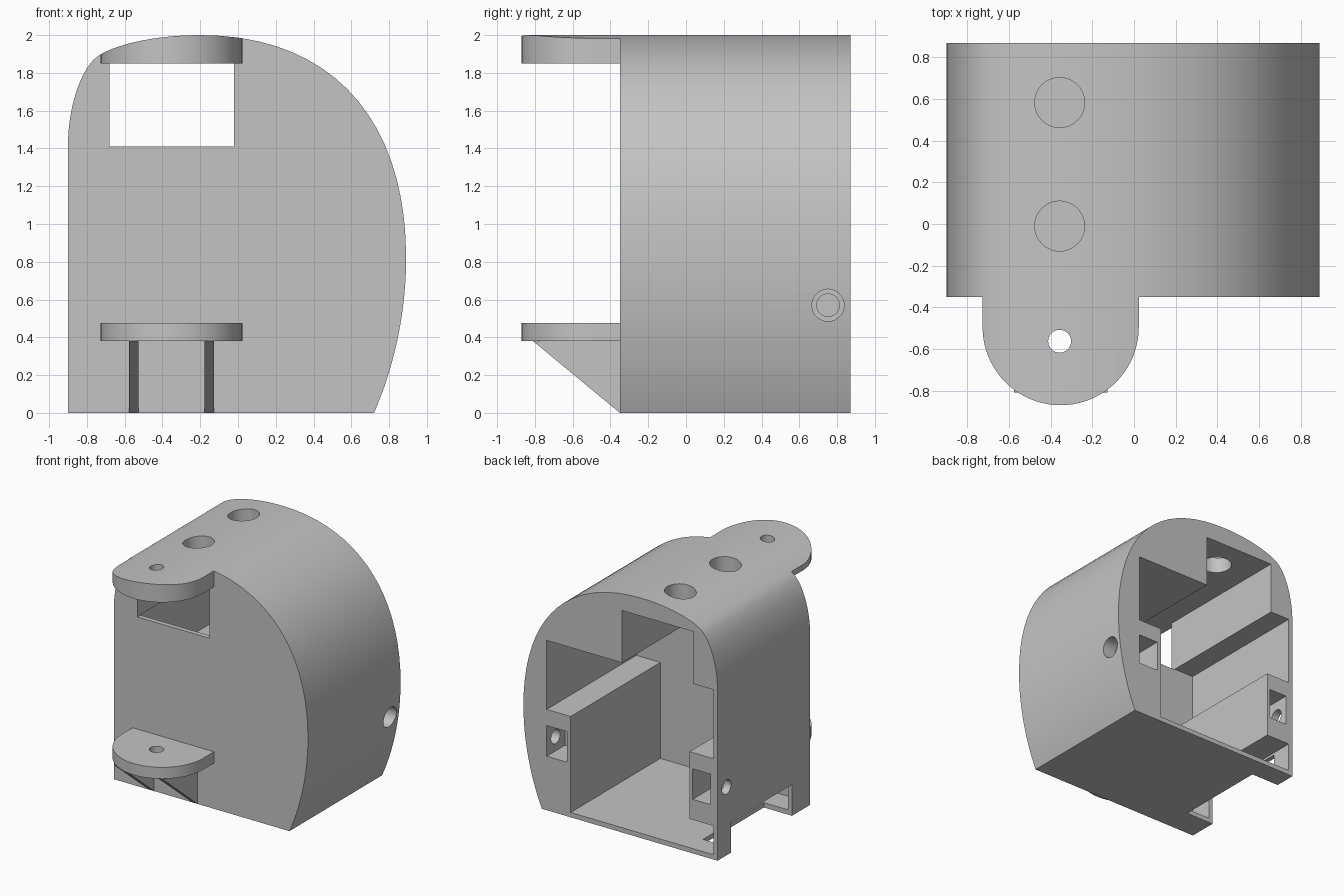
import bpy
import bmesh
from math import radians, sin, cos, pi
from mathutils import Matrix, Vector
from mathutils.geometry import interpolate_bezier

old = bpy.data.objects.get("Cube")
if old:
    bpy.data.objects.remove(old, do_unlink=True)

grey = bpy.data.materials.new("plain_grey")
grey.use_nodes = True
GREY = (0.55, 0.55, 0.55, 1)
grey.diffuse_color = GREY
grey.node_tree.nodes["Principled BSDF"].inputs["Base Color"].default_value = GREY

FRONT, BACK = -0.35, 0.87
TAB_X, TAB_Y, TAB_R = -0.352, -0.495, 0.375


def finish(name, bm):
    bmesh.ops.recalc_face_normals(bm, faces=bm.faces)
    mesh = bpy.data.meshes.new(name)
    bm.to_mesh(mesh)
    bm.free()
    mesh.materials.append(grey)
    ob = bpy.data.objects.new(name, mesh)
    bpy.context.collection.objects.link(ob)
    return ob


def prism(name, points, direction):
    """Extrude a closed outline along a direction."""
    bm = bmesh.new()
    face = bm.faces.new([bm.verts.new(p) for p in points])
    ext = bmesh.ops.extrude_face_region(bm, geom=[face])
    verts = [g for g in ext["geom"] if isinstance(g, bmesh.types.BMVert)]
    bmesh.ops.translate(bm, verts=verts, vec=direction)
    return finish(name, bm)


def box(x, y, z):
    outline = [(x[0], y[0], z[0]), (x[1], y[0], z[0]), (x[1], y[1], z[0]), (x[0], y[1], z[0])]
    return prism("cutter", outline, (0, 0, z[1] - z[0]))


def cylinder(centre, radius, length, axis):
    turn = Matrix.Rotation(pi / 2, 4, "Y") if axis == "X" else Matrix()
    bm = bmesh.new()
    bmesh.ops.create_cone(bm, cap_ends=True, segments=40, radius1=radius, radius2=radius,
                          depth=length, matrix=Matrix.Translation(centre) @ turn)
    return finish("cutter", bm)


def combine(ob, cutter, operation="DIFFERENCE"):
    """Apply a boolean and discard the cutter."""
    mod = ob.modifiers.new("cut", "BOOLEAN")
    mod.operation, mod.solver, mod.object = operation, "EXACT", cutter
    graph = bpy.context.evaluated_depsgraph_get()
    result = bpy.data.meshes.new_from_object(ob.evaluated_get(graph))
    ob.modifiers.clear()
    ob.data = result
    bpy.data.objects.remove(cutter, do_unlink=True)


# Rounded housing profile, built from four curve spans
spans = [
    [(0.72, 0), (0.83, 0.25), (0.89, 0.54), (0.89, 0.82)],
    [(0.89, 0.82), (0.89, 1.55), (0.5, 2), (-0.2, 2)],
    [(-0.2, 2), (-0.44, 2), (-0.65, 1.95), (-0.74, 1.89)],
    [(-0.74, 1.89), (-0.84, 1.82), (-0.9, 1.6), (-0.9, 1.42)],
]
profile = [(-0.9, 0)]
for span in spans:
    a, h1, h2, b = [Vector(p) for p in span]
    curve = interpolate_bezier(a, h1, h2, b, 20)
    profile += [(p[0], p[1]) for p in curve[:-1]]
profile.append((-0.9, 1.42))


def housing_solid(name, y0, y1):
    return prism(name, [(x, y0, z) for x, z in profile], (0, y1 - y0, 0))


housing = housing_solid("housing", FRONT, BACK)

# Stepped cavity open at the back, front window and cable notch
inside = (-0.31, 1.0)
for cutter in (
    box((-0.642, 0.454), inside, (0.04, 1.3)),
    box((-0.863, 0.675), inside, (0.84, 1.415)),
    box((-0.863, -0.5), inside, (0.04, 0.28)),
    box((-0.68, -0.02), (-1, 1), (1.41, 1.85)),
    box((-1, -0.64), (-0.11, 0.69), (-0.5, 0.26)),
):
    combine(housing, cutter)

# Nut pockets with side screw holes
for x in ((-0.835, -0.67), (0.49, 0.675)):
    combine(housing, box(x, (0.63, 1.0), (0.45, 0.705)))
for x, radius, length in ((-0.9, 0.06, 0.3), (0.75, 0.06, 0.4), (0.91, 0.085, 0.3)):
    combine(housing, cylinder((x, 0.752, 0.57), radius, length, "X"))

# Round openings in the roof
for y in (-0.01, 0.583):
    combine(housing, cylinder((-0.357, y, 1.95), 0.12, 0.5, "Z"))


# Rounded hinge tabs, the upper one trimmed to the roof curve
def tab(name, z0, z1):
    arc = [pi + pi * i / 40 for i in range(41)]
    outline = [(TAB_X + TAB_R * cos(t), TAB_Y + TAB_R * sin(t), z0) for t in arc]
    outline += [(TAB_X + TAB_R, FRONT, z0), (TAB_X - TAB_R, FRONT, z0)]
    return prism(name, outline, (0, 0, z1 - z0))


lower_tab = tab("lower_tab", 0.38, 0.475)
upper_tab = tab("upper_tab", 1.85, 2.2)
combine(upper_tab, housing_solid("cutter", -1.0, 0.0), "INTERSECT")
for ob in (lower_tab, upper_tab):
    z = 0.43 if ob == lower_tab else 1.95
    combine(ob, cylinder((-0.357, -0.563, z), 0.055, 0.5, "Z"))

# Triangular braces under the lower tab
parts = [housing, lower_tab, upper_tab]
for side, x in (("right", -0.577), ("left", -0.177)):
    outline = [(x, FRONT, 0), (x, FRONT, 0.38), (x, -0.81, 0.38)]
    parts.append(prism(side + "_brace", outline, (0.049, 0, 0)))

# Smooth the curved surfaces, keep edges crisp
bpy.ops.object.select_all(action="DESELECT")
for ob in parts:
    ob.select_set(True)
bpy.context.view_layer.objects.active = housing
bpy.ops.object.shade_smooth_by_angle(angle=radians(25))
